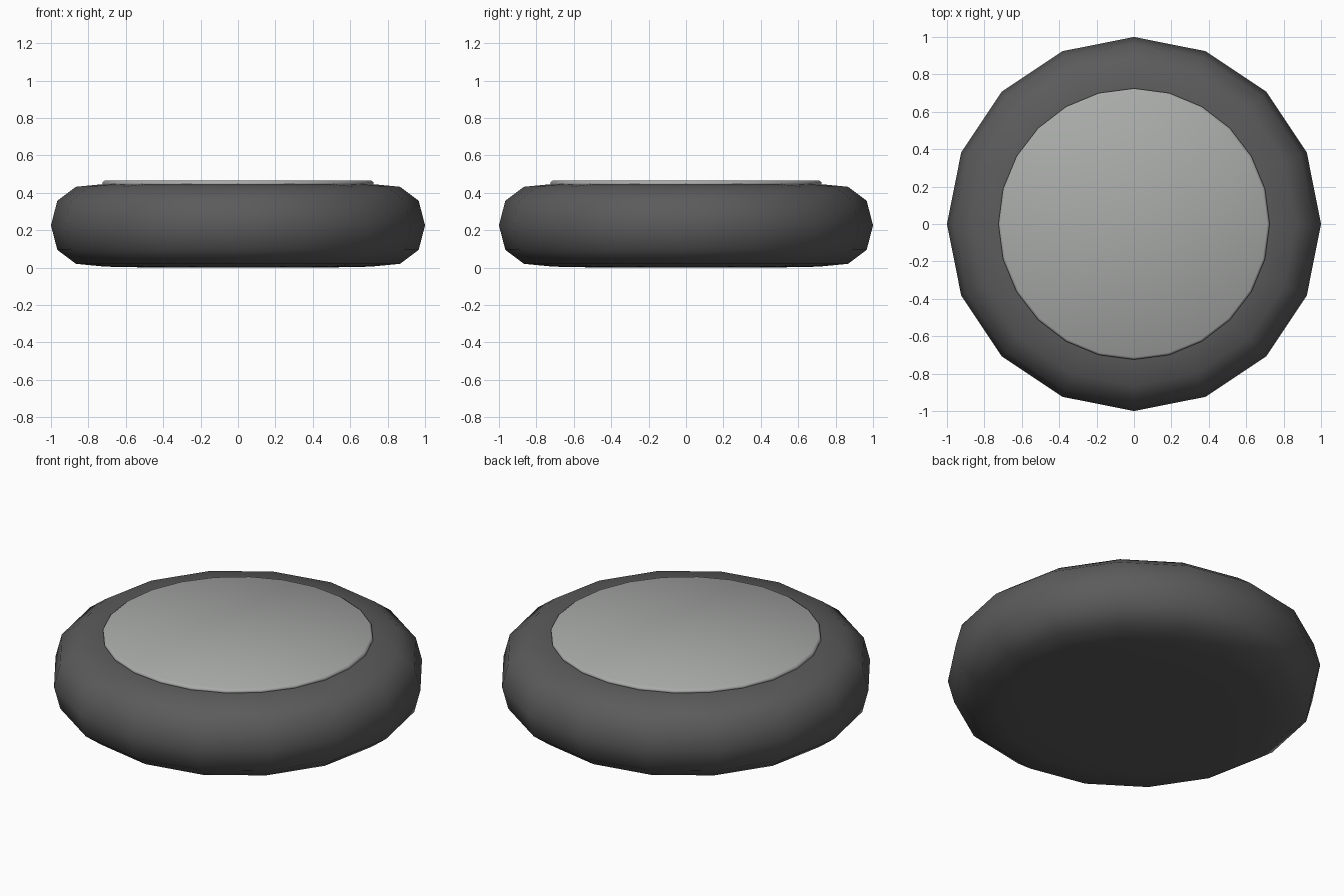
import bpy, bmesh, math

if "Cube" in bpy.data.objects:
    bpy.data.objects.remove(bpy.data.objects["Cube"])


def material(name, rgb):
    m = bpy.data.materials.new(name)
    m.diffuse_color = (*rgb, 1.0)
    m.use_nodes = True
    m.node_tree.nodes["Principled BSDF"].inputs["Base Color"].default_value = m.diffuse_color
    return m


def lathe(name, profile, sides, mat):
    """Spin a (radius, z) profile around z; zero radius makes a pole."""
    bm = bmesh.new()
    rings = []
    for r, z in profile:
        if r == 0:
            rings.append([bm.verts.new((0, 0, z))] * sides)
        else:
            rings.append([bm.verts.new((r * math.cos(2 * math.pi * i / sides),
                                        r * math.sin(2 * math.pi * i / sides), z))
                          for i in range(sides)])
    for a, b in zip(rings, rings[1:]):
        for i in range(sides):
            j = (i + 1) % sides
            corners = list(dict.fromkeys((a[i], a[j], b[j], b[i])))
            bm.faces.new(corners).smooth = True
    bmesh.ops.recalc_face_normals(bm, faces=bm.faces[:])
    mesh = bpy.data.meshes.new(name)
    bm.to_mesh(mesh)
    bm.free()
    mesh.materials.append(mat)
    ob = bpy.data.objects.new(name, mesh)
    bpy.context.collection.objects.link(ob)
    return ob


dark = material("dark grey", (0.105, 0.105, 0.105))
light = material("light grey", (0.40, 0.41, 0.40))

# Rounded body, symmetric about its middle height
half = [(0, 0), (0.5, 0.001), (0.71, 0.005), (0.866, 0.02), (0.966, 0.095)]
mid = 0.226
body = half + [(1.0, mid)] + [(r, 2 * mid - z) for r, z in reversed(half)]
lathe("body", body, 16, dark)

# Thin disc on top with a small bevelled rim
lathe("top_disc", [(0, 0.44), (0.725, 0.44), (0.725, 0.456), (0.712, 0.465), (0, 0.466)],
      24, light)
